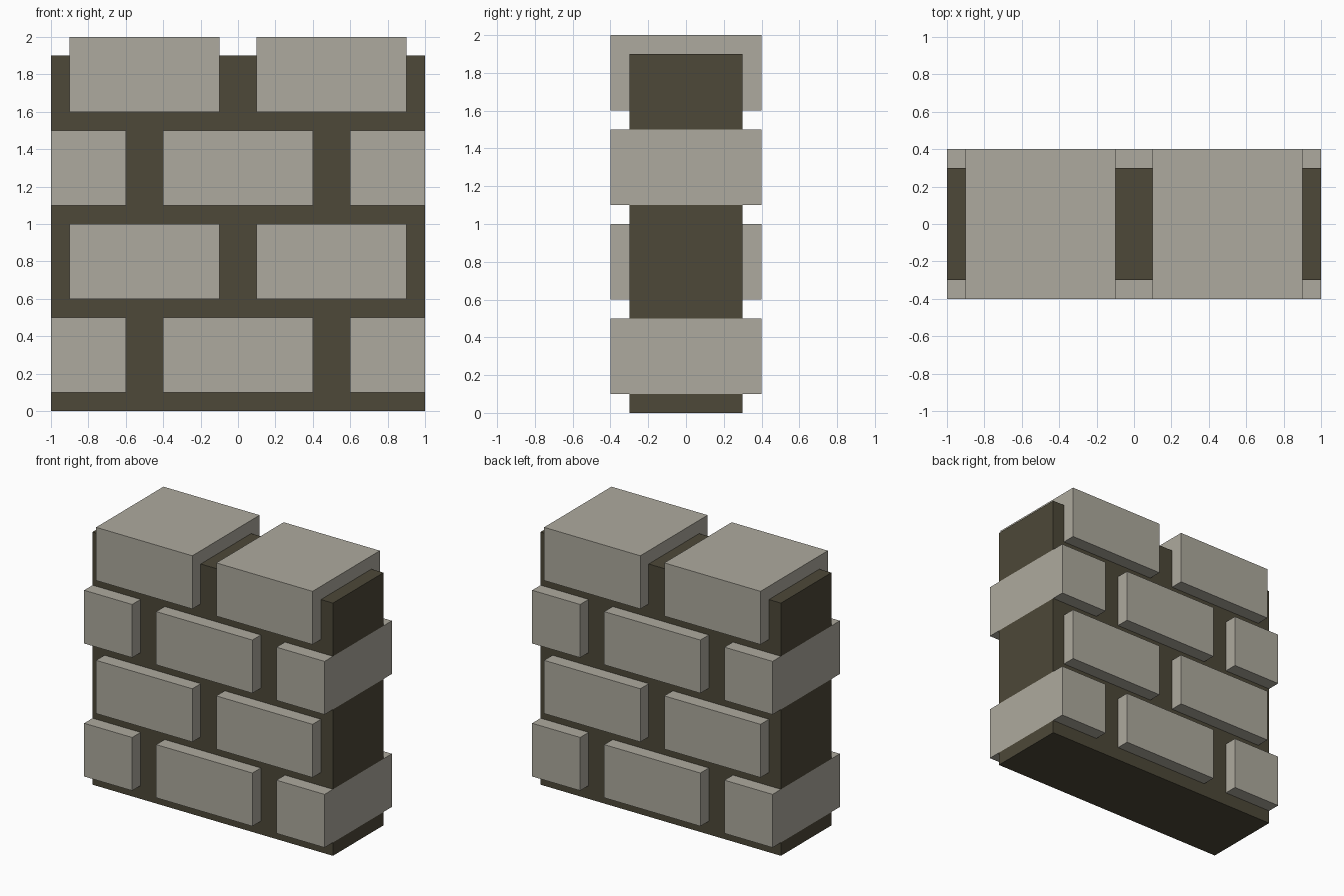
import bpy
import bmesh

if "Cube" in bpy.data.objects:
    bpy.data.objects.remove(bpy.data.objects["Cube"])


def material(name, rgb):
    m = bpy.data.materials.new(name)
    m.diffuse_color = (*rgb, 1.0)
    m.use_nodes = True
    m.node_tree.nodes["Principled BSDF"].inputs["Base Color"].default_value = m.diffuse_color
    return m


STONE = material("pale_stone", (0.423, 0.402, 0.342))
MORTAR = material("dark_mortar", (0.074, 0.065, 0.040))


def extrude_profile(name, profile, half_depth, mat):
    """Extrude an x/z outline along y, centred on y = 0."""
    bm = bmesh.new()
    face = bm.faces.new([bm.verts.new((x, -half_depth, z)) for x, z in profile])
    result = bmesh.ops.extrude_face_region(bm, geom=[face])
    moved = [v for v in result["geom"] if isinstance(v, bmesh.types.BMVert)]
    bmesh.ops.translate(bm, verts=moved, vec=(0, 2 * half_depth, 0))
    bmesh.ops.recalc_face_normals(bm, faces=bm.faces)
    mesh = bpy.data.meshes.new(name)
    bm.to_mesh(mesh)
    bm.free()
    mesh.materials.append(mat)
    obj = bpy.data.objects.new(name, mesh)
    bpy.context.collection.objects.link(obj)
    return obj


BRICK_HEIGHT = 0.4
ROW_BOTTOMS = (0.1, 0.6, 1.1, 1.6)

# Mortar core, notched at the ends where the flush end bricks sit
right = [(1.0, 0.0)]
for z in ROW_BOTTOMS[::2]:
    top = z + BRICK_HEIGHT
    right += [(1.0, z), (0.9, z), (0.9, top), (1.0, top)]
right.append((1.0, 1.9))
left = [(-x, z) for x, z in reversed(right)]
extrude_profile("mortar_core", right + left, 0.3, MORTAR)

# Brick courses, alternating between half-brick ends and two whole bricks
END_COURSE = ((-1.0, -0.6), (-0.4, 0.4), (0.6, 1.0))
WHOLE_COURSE = ((-0.9, -0.1), (0.1, 0.9))
for row, z in enumerate(ROW_BOTTOMS):
    course = WHOLE_COURSE if row % 2 else END_COURSE
    for i, (x0, x1) in enumerate(course):
        top = z + BRICK_HEIGHT
        outline = [(x0, z), (x1, z), (x1, top), (x0, top)]
        extrude_profile(f"brick_row{row + 1}_{i + 1}", outline, 0.4, STONE)
